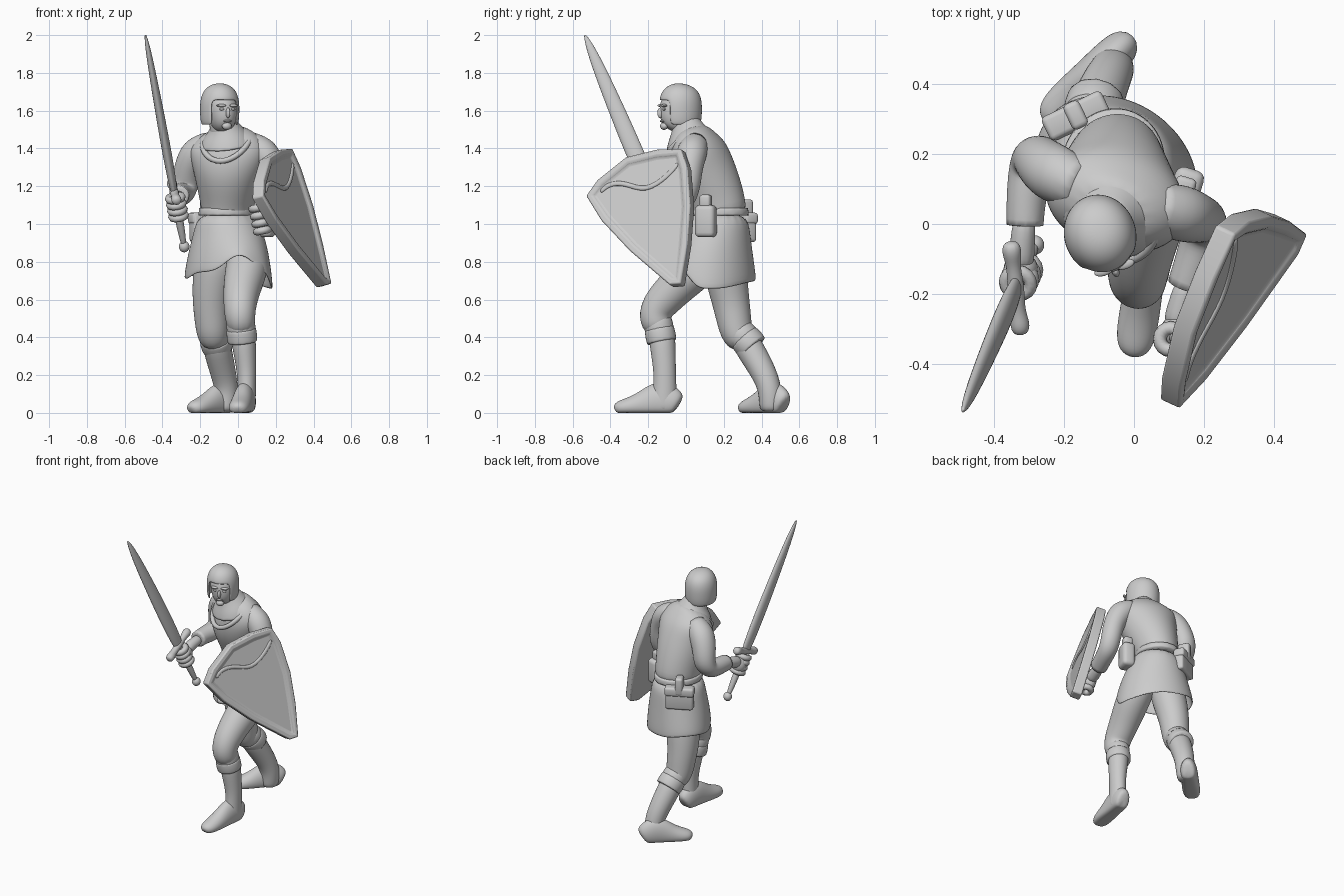
import bpy, bmesh, math
from mathutils import Vector, Matrix

cube = bpy.data.objects.get("Cube")
if cube:
    bpy.data.objects.remove(cube, do_unlink=True)

# Single stone-grey material
GREY = (.6, .6, .6, 1)
stone = bpy.data.materials.new("plain_grey")
stone.use_nodes = True
stone.diffuse_color = GREY
stone.node_tree.nodes["Principled BSDF"].inputs["Base Color"].default_value = GREY

X = Vector((1, 0, 0))
UP = Vector((0, 0, 1))
CHEST = Vector((.95, -.3, 0))    # sideways axis of the turned torso
HIPS = Vector((.8, -.6, 0))      # long axis of the skirt over the stride
FACE = Vector((.95, .3, 0))      # sideways axis of the turned head


def add_mesh(name, bm):
    bmesh.ops.recalc_face_normals(bm, faces=bm.faces)
    mesh = bpy.data.meshes.new(name)
    bm.to_mesh(mesh)
    bm.free()
    obj = bpy.data.objects.new(name, mesh)
    bpy.context.collection.objects.link(obj)
    mesh.materials.append(stone)
    mesh.shade_smooth()
    return obj


def loft(name, stations, ref=X, sides=12, hard=False, cut=None, hem=None, shell=0):
    """Skin elliptical rings (x, y, z, half width[, half depth]) along a path."""
    bm = bmesh.new()
    crease = bm.edges.layers.float.new("crease_edge")
    centres = [Vector(s[:3]) for s in stations]
    rings = []
    for i, s in enumerate(stations):
        tangent = (centres[min(i + 1, len(centres) - 1)] - centres[max(i - 1, 0)]).normalized()
        side = (ref - tangent * ref.dot(tangent)).normalized()
        back = tangent.cross(side)
        ring = []
        for k in range(sides):
            a = math.tau * k / sides
            p = centres[i] + 1.04 * (side * math.cos(a) * s[3] + back * math.sin(a) * s[-1])
            if hem and i == 0:
                p.z = hem(p)
            p.z = max(p.z, 0)
            ring.append(bm.verts.new(p))
        rings.append(ring)
    for i, (low, high) in enumerate(zip(rings, rings[1:])):
        for k in range(sides):
            if not (cut and cut(i, k)):
                n = (k + 1) % sides
                bm.faces.new((low[k], low[n], high[n], high[k]))
    if not shell:
        bm.faces.new(rings[0][::-1])
    bm.faces.new(rings[-1])
    if hard:
        for ring in (rings[0], rings[-1]):
            for k in range(sides):
                bm.edges.get((ring[k - 1], ring[k]))[crease] = .8
    obj = add_mesh(name, bm)
    if shell:
        obj.modifiers.new("thickness", 'SOLIDIFY').thickness = shell
    smooth = obj.modifiers.new("smooth", 'SUBSURF')
    smooth.levels = smooth.render_levels = 2
    return obj


def blob(name, loc, size, turn=0):
    bm = bmesh.new()
    bmesh.ops.create_uvsphere(bm, u_segments=20, v_segments=12, radius=1)
    m = Matrix.Translation(loc) @ Matrix.Rotation(turn, 4, 'Z') @ Matrix.Diagonal((*size, 1))
    bmesh.ops.transform(bm, matrix=m, verts=bm.verts)
    return add_mesh(name, bm)


def box(name, loc, size, turn=0, round_=.015):
    bm = bmesh.new()
    bmesh.ops.create_cube(bm, size=1)
    m = Matrix.Translation(loc) @ Matrix.Rotation(turn, 4, 'Z') @ Matrix.Diagonal((*size, 1))
    bmesh.ops.transform(bm, matrix=m, verts=bm.verts)
    bmesh.ops.bevel(bm, geom=bm.edges[:], offset=round_, segments=3, profile=.5, affect='EDGES')
    return add_mesh(name, bm)


def curled_fingers(name, start, end, radius):
    """Four finger rings wrapped round a grip."""
    start, end = Vector(start), Vector(end)
    turn = (end - start).to_track_quat('Z', 'Y')
    for i in range(4):
        bpy.ops.mesh.primitive_torus_add(location=start.lerp(end, i / 3), rotation=turn.to_euler(),
                                         major_radius=radius, minor_radius=.02,
                                         major_segments=16, minor_segments=8)
        ring = bpy.context.object
        ring.name = f"{name}_{i + 1}"
        ring.data.materials.append(stone)
        ring.data.shade_smooth()


# Torso, belt and flared tunic skirt
loft("torso", [(-.055, .17, 1.03, .135, .15), (-.055, .17, 1.09, .135, .15), (-.055, .13, 1.2, .16, .16),
               (-.055, .085, 1.3, .185, .165), (-.05, .06, 1.4, .215, .145),
               (-.06, .045, 1.46, .165, .105), (-.07, .03, 1.51, .08, .075)], CHEST, 16)
loft("belt", [(-.06, .17, 1.045, .146, .161), (-.06, .17, 1.085, .143, .158)], CHEST, 16, hard=True)


def hem_height(p):
    if p.y < .04:
        return .74 + .12 * math.exp(-((p.x - .01) / .08) ** 2)
    return .65 + .25 * max(0, p.y - .2) + .3 * max(0, -.1 - p.x)


loft("tunic_skirt", [(-.05, .15, .7, .25, .2), (-.05, .15, .86, .218, .185), (-.055, .165, .97, .178, .168),
                     (-.06, .17, 1.07, .142, .152)], HIPS, 20, hem=hem_height, shell=.015)

# Cowl collar with a rolled edge dipping at the chest
loft("collar", [(-.06, .03, 1.42, .14, .135), (-.065, .02, 1.46, .125, .115),
                (-.07, .01, 1.5, .088, .09), (-.08, 0, 1.53, .07, .075)], CHEST, 16, hard=True)
chest_back = UP.cross(CHEST)
roll = []
for step in range(18):
    a = math.tau * step / 16
    p = Vector((-.062, 0, 1.41)) + CHEST * .13 * math.cos(a) + chest_back * .108 * math.sin(a)
    p.z += .08 * math.sin(a) + .03 * math.cos(a) ** 2
    roll.append((*p, .016))
loft("collar_roll", roll, UP, 8)

# Head and open-faced helmet
loft("neck", [(-.07, .02, 1.44, .075), (-.085, -.01, 1.5, .065), (-.09, -.02, 1.6, .065)], FACE)
loft("face", [(-.068, -.075, 1.493, .03, .034), (-.075, -.062, 1.52, .06, .076), (-.08, -.05, 1.58, .078, .093),
              (-.088, -.04, 1.64, .085, .097), (-.09, -.03, 1.69, .06, .07)], FACE, 14)
loft("helmet", [(-.097, -.03, 1.523, .094, .105), (-.097, -.03, 1.56, .1, .112), (-.097, -.03, 1.6, .102, .114),
                (-.097, -.03, 1.655, .101, .113), (-.097, -.028, 1.705, .085, .096),
                (-.097, -.026, 1.735, .052, .058), (-.097, -.025, 1.744, .015, .017)],
     FACE, 16, cut=lambda i, k: i < 3 and 10 <= k <= 13, shell=.014)
head = Vector((-.08, -.05, 1.58))
forward = Vector((.3, -.95, 0))
yaw = math.atan2(FACE.y, FACE.x)


def on_face(side, out, height):
    return head + FACE * side + forward * out + UP * height


blob("nose", on_face(0, .09, .008), (.011, .017, .028), yaw)
blob("lips", on_face(0, .08, -.035), (.022, .012, .007), yaw)
blob("chin", on_face(0, .07, -.062), (.026, .02, .02), yaw)
for label, sign in (("right", -1), ("left", 1)):
    blob(label + "_eye", on_face(sign * .03, .079, .028), (.014, .01, .007), yaw)
    blob(label + "_brow", on_face(sign * .032, .079, .047), (.028, .014, .008), yaw)

# Sword arm
loft("right_sleeve", [(-.15, .11, 1.42, .07), (-.225, .14, 1.385, .087), (-.268, .175, 1.29, .076),
                      (-.28, .195, 1.2, .07), (-.295, .15, 1.155, .066), (-.31, .07, 1.155, .056),
                      (-.312, -.005, 1.15, .053)], hard=True)
loft("right_wrist", [(-.312, .03, 1.15, .035), (-.32, -.06, 1.135, .034), (-.325, -.13, 1.11, .042)])
# Shield arm
loft("left_sleeve", [(.06, .05, 1.42, .07), (.14, .03, 1.385, .085), (.185, .015, 1.29, .07),
                     (.205, .012, 1.18, .065), (.2, -.02, 1.11, .062), (.18, -.09, 1.085, .058),
                     (.15, -.18, 1.06, .056)], hard=True)
loft("left_wrist", [(.155, -.16, 1.06, .036), (.135, -.23, 1.045, .036), (.12, -.3, 1.03, .045)])
blob("left_palm", (.12, -.31, 1.03), (.045, .05, .065))
curled_fingers("left_finger", (.13, -.33, .965), (.105, -.33, 1.085), .032)
loft("shield_grip", [(.21, -.32, .98, .014), (.135, -.33, .95, .016), (.1, -.33, 1.1, .016), (.16, -.31, 1.2, .014)])

# Sword: pommel, grip, guard and blade share one axis
pommel = Vector((-.285, -.06, .88))
tip = Vector((-.49, -.535, 2))


def along(t, *radii):
    return (*pommel.lerp(tip, t), *radii)


blob("pommel", pommel, (.028, .028, .03))
loft("sword_grip", [along(0, .013), along(.05, .018), along(.15, .024), along(.27, .019)])
loft("sword_blade", [along(.25, .016, .036), along(.3, .022, .045), along(.45, .026, .05), along(.7, .022, .042),
                     along(.88, .017, .031), along(.97, .011, .017), along(1, .004, .005)], sides=10, hard=True)
guard_mid = Vector(along(.26))
guard_dir = Vector((.1, -.9, -.36)).normalized()
loft("sword_guard", [(*(guard_mid + guard_dir * d), r) for d, r in
                     ((-.145, .022), (-.11, .03), (-.07, .018), (0, .026), (.07, .018), (.11, .03), (.145, .022))])
blob("right_palm", Vector(along(.19)) + Vector((0, .02, 0)), (.05, .048, .06))
curled_fingers("right_finger", along(.145), along(.23), .036)

# Legs, boots and folded boot cuffs
loft("left_thigh", [(.05, .17, .88, .1), (.05, .06, .77, .115), (.02, -.06, .66, .1), (.01, -.145, .57, .087, .095),
                    (.01, -.17, .505, .08, .088), (.022, -.14, .42, .07)])
loft("left_boot_shaft", [(.022, -.13, .45, .07), (.034, -.122, .34, .062, .068), (.046, -.112, .22, .051, .058),
                         (.046, -.112, .13, .049, .062), (.044, -.115, .06, .05, .066), (.044, -.115, 0, .046, .06)])
loft("right_thigh", [(-.11, .18, .88, .11), (-.125, .21, .74, .115), (-.143, .235, .6, .1),
                     (-.138, .255, .49, .092), (-.134, .268, .42, .086), (-.12, .31, .35, .068)])
loft("right_boot_shaft", [(-.125, .29, .42, .075), (-.105, .35, .32, .075), (-.075, .42, .2, .067),
                          (-.06, .445, .12, .062), (-.065, .45, .05, .062), (-.07, .45, 0, .055)])


def foot(name, heel, toe):
    heel, toe = Vector(heel), Vector(toe)
    way = (toe - heel).normalized()
    profile = ((0, .035, .07), (.06, .052, .1), (.25, .056, .135), (.42, .056, .115),
               (.62, .058, .08), (.83, .058, .058), (.96, .045, .046), (1, .02, .025))
    stations = [(*(heel.lerp(toe, t) + UP * h * .5), w, h * .8) for t, w, h in profile]
    loft(name, stations, way.cross(UP))


foot("left_foot", (.05, -.04, 0), (-.003, -.375, 0))
foot("right_foot", (-.02, .522, 0), (-.25, .295, 0))


def cuff(name, top, bottom, radius):
    top, bottom = Vector(top), Vector(bottom)
    for label, profile in (("upper", ((0, .94), (.2, 1), (.5, .97))), ("lower", ((.4, 1), (.7, 1.05), (1, 1)))):
        loft(f"{name}_{label}", [(*top.lerp(bottom, t), radius * s) for t, s in profile], hard=True)


cuff("left_cuff", (.012, -.15, .49), (.024, -.128, .375), .078)
cuff("right_cuff", (-.128, .28, .43), (-.108, .355, .345), .083)

# Shield: outline laid on a tilted plane, raised rim, sunken panel
normal = Vector((.877, -.406, .254)).normalized()


def on_shield(y, z, lift=0):
    x = .145 + .463 * (y + .5) - .29 * (z - 1.15)
    return Vector((x, y, z)) + normal * lift


outline = [(-.53, 1.15), (-.47, 1.235), (-.32, 1.355), (-.16, 1.395), (-.03, 1.4), (.005, 1.3), (.02, 1.1),
           (.005, .9), (-.03, .685), (-.09, .68), (-.3, .86), (-.45, 1.02)]
bm = bmesh.new()
front = bm.faces.new([bm.verts.new(on_shield(*p)) for p in outline])
back = bmesh.ops.extrude_face_region(bm, geom=[front], use_keep_orig=True)
moved = [v for v in back["geom"] if isinstance(v, bmesh.types.BMVert)]
bmesh.ops.translate(bm, vec=normal * -.065, verts=moved)
bmesh.ops.recalc_face_normals(bm, faces=bm.faces)
front = max(bm.faces, key=lambda f: f.normal.dot(normal))
bmesh.ops.inset_region(bm, faces=[front], thickness=.035)
bmesh.ops.inset_region(bm, faces=[front], thickness=.012, depth=-.014)
shield = add_mesh("shield", bm)
bevel = shield.modifiers.new("soft_edges", 'BEVEL')
bevel.width, bevel.segments = .01, 2
bpy.ops.object.select_all(action='DESELECT')
shield.select_set(True)
bpy.context.view_layer.objects.active = shield
bpy.ops.object.shade_smooth_by_angle(angle=.6)
wave = [(-.46, 1.17), (-.42, 1.215), (-.33, 1.225), (-.22, 1.17), (-.1, 1.26), (-.045, 1.33)]
loft("shield_wave_ridge", [(*on_shield(y, z, -.014), .009, .014) for y, z in wave], normal, 8)

# Belt pouches
box("back_pouch", (-.165, .305, .98), (.18, .07, .15), .45)
box("back_pouch_flap", (-.167, .31, 1.03), (.19, .075, .06), .45)
box("back_pouch_strap", (-.167, .312, 1.07), (.05, .08, .12), .45)
box("side_flask", (.15, .105, 1.015), (.085, .11, .17), -.3, .025)
box("side_flask_cap", (.145, .105, 1.12), (.06, .06, .07), -.3)
